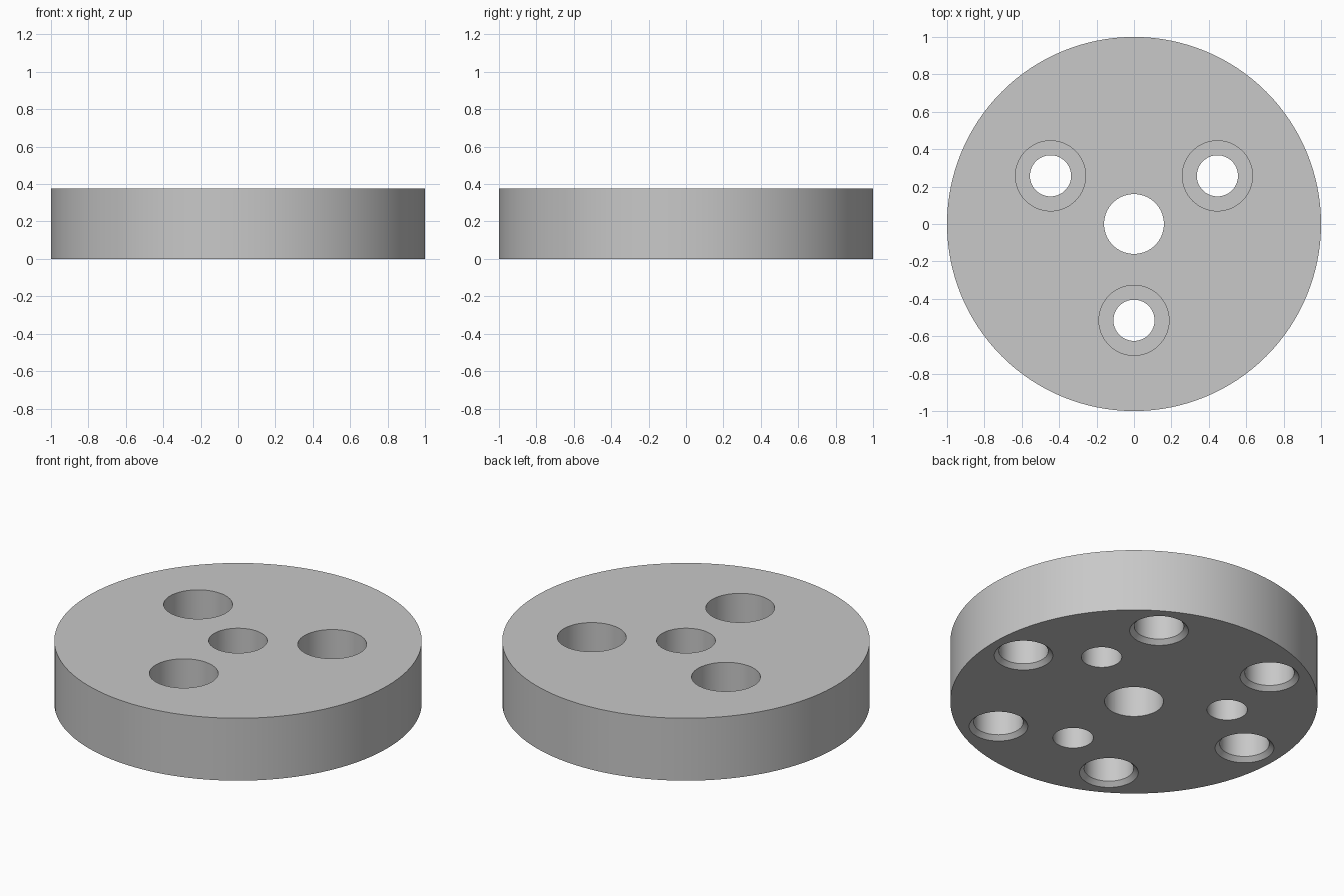
import bpy
import bmesh
from math import cos, sin, pi, radians

if "Cube" in bpy.data.objects:
    bpy.data.objects.remove(bpy.data.objects["Cube"], do_unlink=True)

HEIGHT = 0.375
OVER = 0.05  # how far cutters stick out of the disc

grey = bpy.data.materials.new("plain grey")
grey.use_nodes = True
colour = (0.58, 0.58, 0.58, 1)
grey.diffuse_color = colour
grey.node_tree.nodes["Principled BSDF"].inputs["Base Color"].default_value = colour


def lathe(bm, profile, sides, cx=0.0, cy=0.0):
    """Turn a bottom-to-top list of (radius, z) into a capped solid."""
    rings = []
    for r, z in profile:
        rings.append([bm.verts.new((cx + r * cos(2 * pi * i / sides),
                                    cy + r * sin(2 * pi * i / sides), z))
                      for i in range(sides)])
    for low, high in zip(rings, rings[1:]):
        for i in range(sides):
            j = (i + 1) % sides
            bm.faces.new((low[i], low[j], high[j], high[i]))
    bm.faces.new(rings[0][::-1])
    bm.faces.new(rings[-1])


def make_object(name, bm):
    mesh = bpy.data.meshes.new(name)
    bm.to_mesh(mesh)
    bm.free()
    mesh.materials.append(grey)
    obj = bpy.data.objects.new(name, mesh)
    bpy.context.collection.objects.link(obj)
    return obj


def around(radius, count, start):
    for i in range(count):
        a = radians(start) + 2 * pi * i / count
        yield radius * cos(a), radius * sin(a)


# Main disc
bm = bmesh.new()
lathe(bm, [(1, 0), (1, HEIGHT)], 128)
disc = make_object("disc", bm)

# All holes as one cutter
bm = bmesh.new()
top = HEIGHT + OVER

# Centre bore
lathe(bm, [(0.16, -OVER), (0.16, top)], 64)

# Three screw holes, counterbored from the top
seat = HEIGHT - 0.215
for x, y in around(0.515, 3, 30):
    lathe(bm, [(0.11, -OVER), (0.11, seat), (0.1875, seat), (0.1875, top)], 64, x, y)

# Six chamfered blind pockets in the underside
for x, y in around(0.785, 6, 0):
    lathe(bm, [(0.16, -OVER), (0.16, 0), (0.135, 0.025), (0.135, 0.25)], 64, x, y)

cutter = make_object("hole_cutter", bm)
cutter.hide_render = True

# Cut the holes and shade
cut = disc.modifiers.new("holes", "BOOLEAN")
cut.operation = "DIFFERENCE"
cut.solver = "EXACT"
cut.object = cutter
bpy.ops.object.select_all(action="DESELECT")
disc.select_set(True)
bpy.context.view_layer.objects.active = disc
bpy.ops.object.modifier_apply(modifier=cut.name)
bpy.data.objects.remove(cutter, do_unlink=True)
bpy.ops.object.shade_smooth_by_angle(angle=radians(30))
